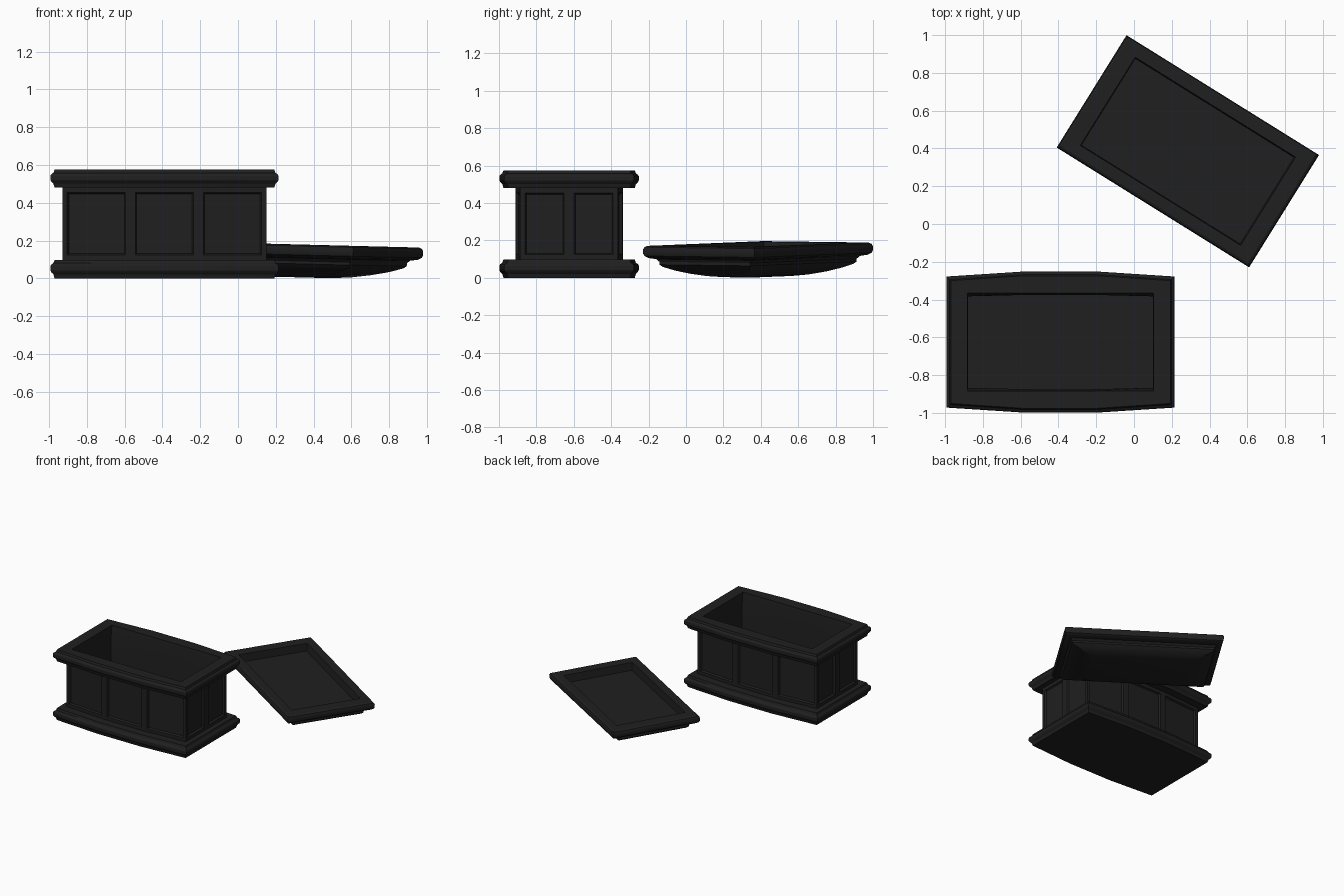
import bpy, bmesh, math

if "Cube" in bpy.data.objects:
    bpy.data.objects.remove(bpy.data.objects["Cube"])

mat = bpy.data.materials.new("dark_stone")
mat.diffuse_color = (0.014, 0.014, 0.014, 1)
mat.use_nodes = True
mat.node_tree.nodes["Principled BSDF"].inputs["Base Color"].default_value = mat.diffuse_color


def bowed(hx, end, mid, z):
    """Rectangle with slightly bowed long sides, counter-clockwise."""
    k = hx / 3
    return [(-hx, -end, z), (-k, -mid, z), (k, -mid, z), (hx, -end, z), (hx, 0, z),
            (hx, end, z), (k, mid, z), (-k, mid, z), (-hx, end, z), (-hx, 0, z)]


def rect(hx, hy, z):
    return [(-hx, -hy, z), (hx, -hy, z), (hx, hy, z), (-hx, hy, z)]


def loft(name, rings, loc, rot=(0, 0, 0), panel_band=None):
    """Skin a stack of rings, cap both ends, optionally recess panels in one band."""
    bm = bmesh.new()
    vs = [[bm.verts.new(p) for p in r] for r in rings]
    n = len(rings[0])
    bands = []
    for a, b in zip(vs, vs[1:]):
        bands.append([bm.faces.new((a[i], a[(i + 1) % n], b[(i + 1) % n], b[i])) for i in range(n)])
    bm.faces.new(vs[0][::-1])
    bm.faces.new(vs[-1])
    bm.normal_update()
    if panel_band is not None:
        faces = bands[panel_band]
        bmesh.ops.inset_individual(bm, faces=faces, thickness=0.037, depth=0)
        bmesh.ops.inset_individual(bm, faces=faces, thickness=0.01, depth=-0.014)
    me = bpy.data.meshes.new(name)
    bm.to_mesh(me)
    bm.free()
    me.materials.append(mat)
    ob = bpy.data.objects.new(name, me)
    bpy.context.collection.objects.link(ob)
    ob.location, ob.rotation_euler = loc, rot
    bpy.ops.object.select_all(action='DESELECT')
    ob.select_set(True)
    bpy.context.view_layer.objects.active = ob
    bpy.ops.object.shade_smooth_by_angle(angle=math.radians(25))
    return ob


# Open box: foot moulding, panelled walls, rim moulding, then the hollow inside
def moulding(z0, z1):
    prof = [(0.022, 0), (0.016, 0.22), (0.005, 0.33), (0, 0.43),
            (0, 0.66), (0.005, 0.75), (0.016, 0.83), (0.022, 1)]
    return [bowed(0.603 - d, 0.347 - d, 0.373 - d, z0 + t * (z1 - z0)) for d, t in prof]


foot = moulding(0.0, 0.098)
wall = [bowed(0.54, 0.262, 0.287, z) for z in (0.098, 0.48)]
rim = moulding(0.48, 0.575)
hollow = [bowed(0.493, 0.259, 0.259, 0.575), bowed(0.49, 0.242, 0.25, 0.48),
          bowed(0.49, 0.242, 0.25, 0.1)]
loft("open_box", foot + wall + rim + hollow, (-0.389, -0.625, 0), panel_band=len(foot))

# Lid: lying upside down on its domed top, slightly tilted
dome = [(0.2, 0.09, -0.142), (0.29, 0.14, -0.135), (0.38, 0.19, -0.121),
        (0.46, 0.235, -0.103), (0.525, 0.273, -0.082)]
step = [(0.54, 0.285, -0.07), (0.54, 0.285, -0.055), (0.55, 0.3, -0.04)]
lip = [(0.58, 0.33, -0.034), (0.595, 0.345, -0.023), (0.6, 0.35, -0.01),
       (0.6, 0.35, 0.012), (0.595, 0.345, 0.024), (0.583, 0.333, 0.031)]
dish = [(0.5, 0.275, 0.031), (0.495, 0.27, -0.03)]
loft("lid", [rect(*p) for p in dome + step + lip + dish], (0.285, 0.385, 0.149),
     rot=(-0.0114, 0.0217, math.radians(-31.9)))
